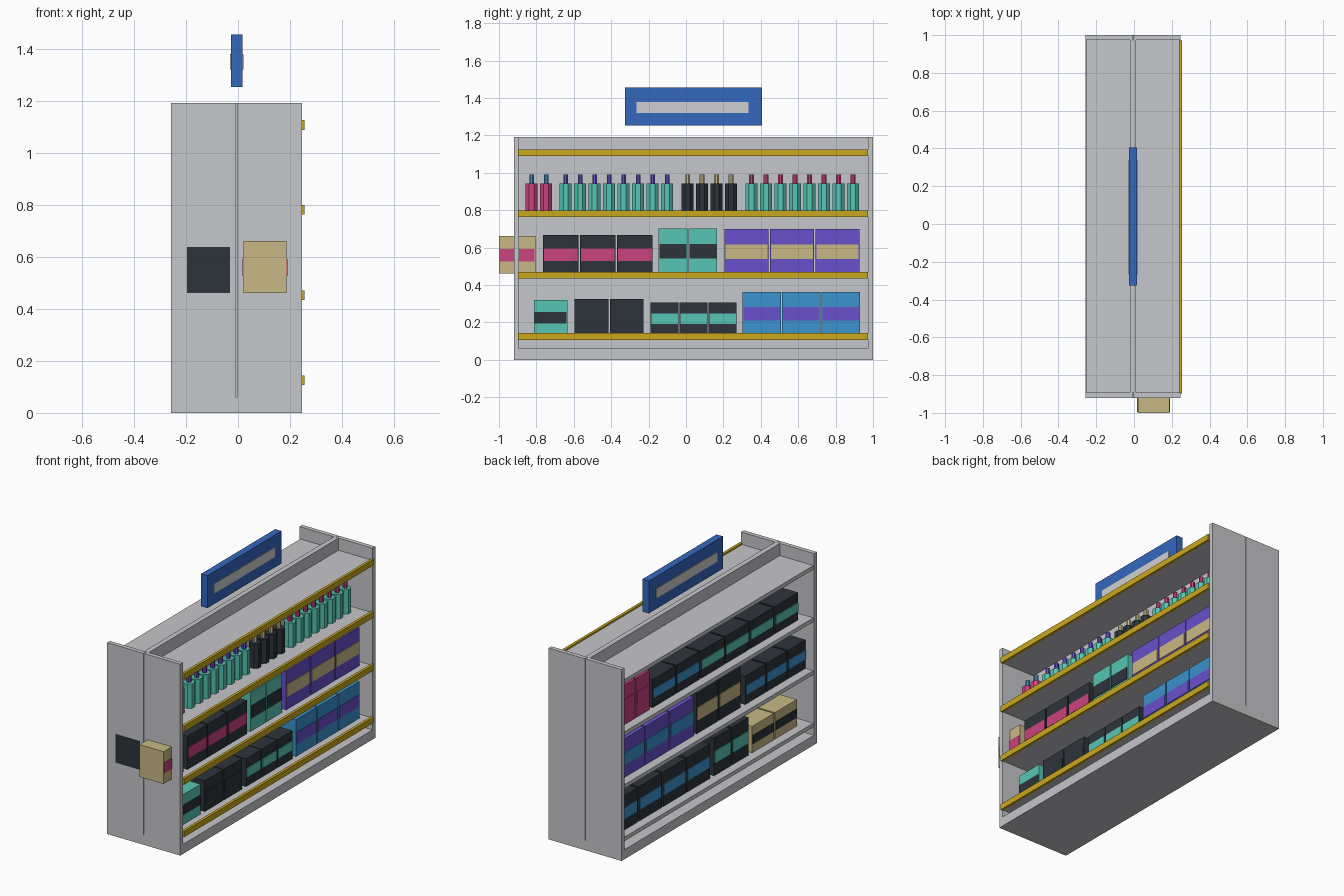
import bpy
import math

cube = bpy.data.objects.get("Cube")
if cube:
    bpy.data.objects.remove(cube, do_unlink=True)


def linear(c):
    c /= 255
    return c / 12.92 if c < 0.04045 else ((c + 0.055) / 1.055) ** 2.4


def material(name, hexcode):
    rgb = [linear(v) for v in bytes.fromhex(hexcode)]
    m = bpy.data.materials.new(name)
    m.use_nodes = True
    m.diffuse_color = (*rgb, 1)
    m.node_tree.nodes["Principled BSDF"].inputs["Base Color"].default_value = (*rgb, 1)
    return m


MATS = {name: material(name, code) for name, code in (
    ("grey", "C6C7CB"), ("yellow", "CAA71E"), ("sign_blue", "3468BE"),
    ("pale_grey", "D0D0D2"), ("purple", "6A50CC"), ("teal", "56C6B4"),
    ("charcoal", "2C343B"), ("pink", "CB4380"), ("tan", "C9B985"), ("sky", "3A93CD"))}


def box(name, mat, x, y, z):
    """Box from its (low, high) range on each axis."""
    bpy.ops.mesh.primitive_cube_add(size=1, location=[sum(r) / 2 for r in (x, y, z)])
    ob = bpy.context.object
    ob.name = name
    ob.scale = [r[1] - r[0] for r in (x, y, z)]
    ob.data.materials.append(MATS[mat])
    return ob


def prism(name, mat, radius, x, y, z):
    """Upright eight-sided prism with flat sides facing the axes."""
    bpy.ops.mesh.primitive_cylinder_add(
        vertices=8, radius=radius / math.cos(math.pi / 8), depth=z[1] - z[0],
        location=(x, y, sum(z) / 2), rotation=(0, 0, math.pi / 8))
    ob = bpy.context.object
    ob.name = name
    ob.data.materials.append(MATS[mat])


MID = -0.005
LEFT, RIGHT = -0.257, 0.246
FRONT, BACK = -0.92, 1.0
INNER = (FRONT + 0.027, BACK - 0.027)
TOP = 1.192
SHELVES = (0.134, 0.461, 0.79, 1.116)

# Cabinet: plinth, centre wall and split end panels
box("plinth", "grey", (LEFT, RIGHT), (FRONT, BACK), (0, 0.06))
box("centre_wall", "grey", (MID - 0.016, MID + 0.016), INNER, (0.06, TOP))
for end, y in (("front", (FRONT, INNER[0])), ("back", (INNER[1], BACK))):
    box(end + "_end_panel_right", "grey", (LEFT, MID - 0.002), y, (0.06, TOP))
    box(end + "_end_panel_left", "grey", (MID + 0.002, RIGHT), y, (0.06, TOP))

# Shelves, with price rails on one side only
for i, z in enumerate(SHELVES):
    box(f"shelf_{i}", "grey", (LEFT + 0.005, 0.24), INNER, (z - 0.025, z))
    box(f"price_rail_{i}", "yellow", (0.238, 0.255), (-0.897, 0.972), (z - 0.027, z + 0.01))

# Hanging sign
box("sign_frame", "sign_blue", (MID - 0.022, MID + 0.022), (-0.325, 0.405), (1.253, 1.455))
box("sign_plate", "pale_grey", (MID - 0.026, MID + 0.026), (-0.264, 0.335), (1.321, 1.38))


def cartons(side, shelf, start, width, pitch, count, height, mat, label):
    """Row of cartons, each with a label band standing just proud of its faces."""
    cx, base = MID + side * 0.109, SHELVES[shelf]
    for i in range(count):
        y = start + i * pitch
        box("carton", mat, (cx - 0.083, cx + 0.083), (y, y + width), (base, base + height))
        box("carton_label", label, (cx - 0.087, cx + 0.087), (y + 0.005, y + width - 0.005),
            (base + 0.33 * height, base + 0.65 * height))


# Stock on the railed side
cartons(1, 0, -0.814, 0.18, 0.18, 1, 0.186, "teal", "charcoal")
cartons(1, 0, -0.595, 0.181, 0.188, 2, 0.192, "charcoal", "charcoal")
cartons(1, 0, -0.189, 0.15, 0.155, 3, 0.174, "charcoal", "teal")
cartons(1, 0, 0.303, 0.204, 0.211, 3, 0.229, "sky", "purple")
cartons(1, 1, -1.0, 0.195, 0.195, 1, 0.201, "tan", "pink")
cartons(1, 1, -0.764, 0.19, 0.198, 3, 0.207, "charcoal", "pink")
cartons(1, 1, -0.146, 0.153, 0.16, 2, 0.242, "teal", "charcoal")
cartons(1, 1, 0.207, 0.235, 0.243, 3, 0.24, "purple", "tan")

# Stock on the plain side
cartons(-1, 0, 0.045, 0.225, 0.238, 4, 0.215, "charcoal", "sky")
cartons(-1, 0, -0.335, 0.165, 0.175, 2, 0.235, "charcoal", "teal")
cartons(-1, 0, -0.81, 0.215, 0.225, 2, 0.165, "tan", "charcoal")
cartons(-1, 1, -0.922, 0.2, 0.21, 3, 0.177, "charcoal", "sky")
cartons(-1, 1, -0.255, 0.21, 0.222, 2, 0.25, "charcoal", "tan")
cartons(-1, 1, 0.205, 0.235, 0.243, 3, 0.24, "purple", "sky")
cartons(-1, 2, -0.823, 0.23, 0.242, 4, 0.17, "charcoal", "teal")
cartons(-1, 2, 0.15, 0.225, 0.235, 2, 0.175, "charcoal", "sky")
cartons(-1, 2, 0.64, 0.135, 0.145, 2, 0.245, "pink", "pink")

# Bottles with caps
for start, count, body, cap in ((-0.825, 2, "pink", "sky"), (-0.643, 8, "teal", "purple"),
                                (0.009, 4, "charcoal", "tan"), (0.351, 8, "teal", "pink")):
    for i in range(count):
        y = start + i * 0.0775
        z = SHELVES[2]
        prism("bottle", body, 0.032, 0.112, y, (z, z + 0.152))
        prism("bottle_cap", cap, 0.013, 0.112, y, (z + 0.152, z + 0.2))
